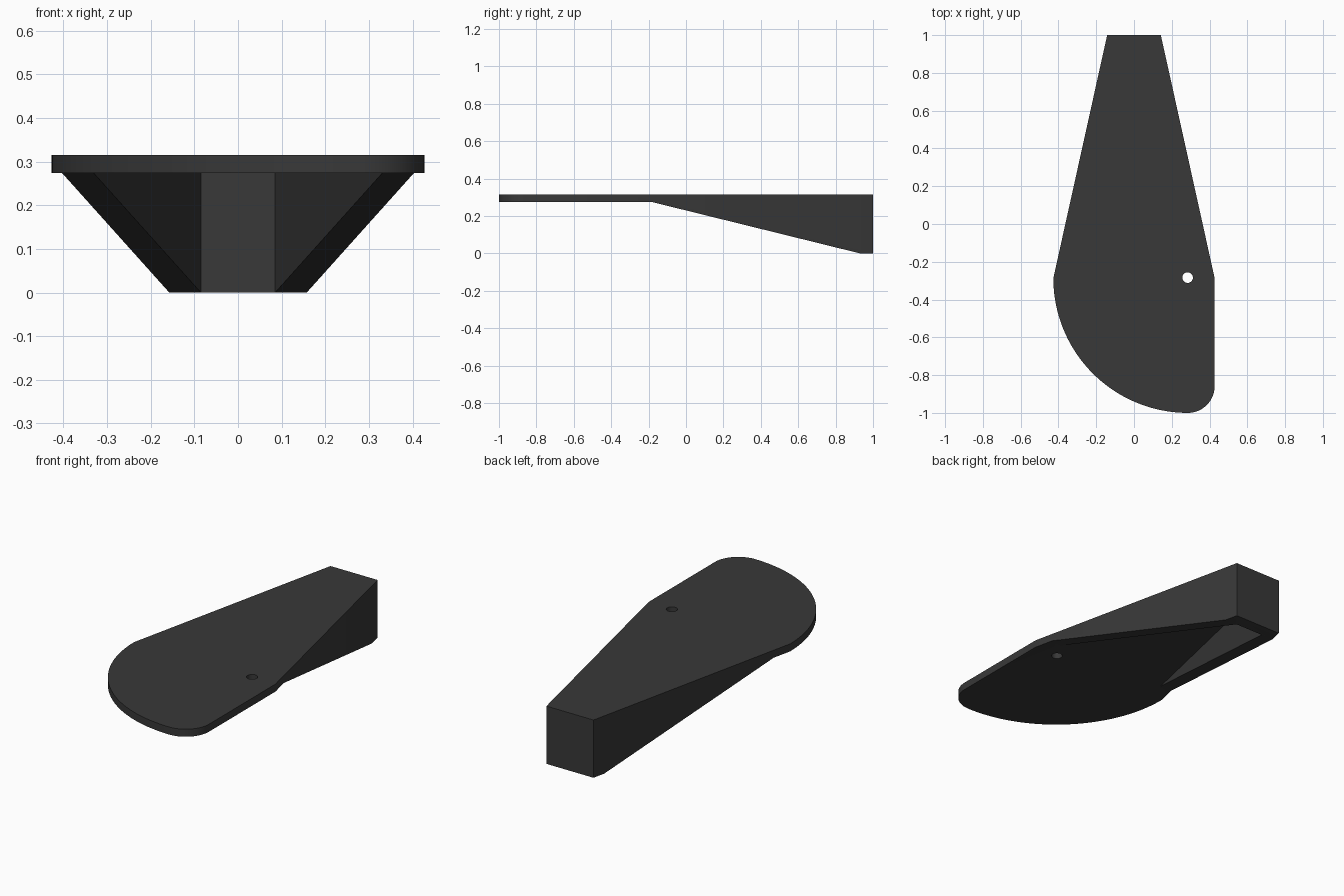
import bpy, bmesh
from math import cos, sin, radians

if "Cube" in bpy.data.objects:
    bpy.data.objects.remove(bpy.data.objects["Cube"])

TOP, UNDER = 0.315, 0.274      # plate top and underside heights
HW, CX, CY = 0.427, 0.285, -0.287
R, FILLET = 0.713, 0.142


def prism(name, pts, offset):
    """Extrude a closed loop of 3D points into a solid object."""
    bm = bmesh.new()
    face = bm.faces.new([bm.verts.new(p) for p in pts])
    ext = bmesh.ops.extrude_face_region(bm, geom=[face])
    verts = [v for v in ext["geom"] if isinstance(v, bmesh.types.BMVert)]
    bmesh.ops.translate(bm, vec=offset, verts=verts)
    bmesh.ops.recalc_face_normals(bm, faces=bm.faces)
    mesh = bpy.data.meshes.new(name)
    bm.to_mesh(mesh)
    bm.free()
    obj = bpy.data.objects.new(name, mesh)
    bpy.context.collection.objects.link(obj)
    return obj


def arc(cx, cy, r, a0, a1, n):
    angles = [radians(a0 + (a1 - a0) * i / n) for i in range(n + 1)]
    return [(cx + r * cos(a), cy + r * sin(a)) for a in angles]


def cut(target, cutter):
    cutter.hide_render = True
    mod = target.modifiers.new("cut", "BOOLEAN")
    mod.operation, mod.solver, mod.object = "DIFFERENCE", "EXACT", cutter
    bpy.context.view_layer.objects.active = target
    bpy.ops.object.modifier_apply(modifier=mod.name)
    bpy.data.objects.remove(cutter)


# Tapered body with a large quarter-round and a small rounded corner
outline = [(-0.142, 1), (0.142, 1), (HW, CY)]
outline += arc(HW - FILLET, -1 + FILLET, FILLET, 0, -90, 16)[::1]
outline += arc(CX + 0.001, CY, R, -90, -180, 40)[1:]
body = prism("tapered_bracket", [(x, y, 0) for x, y in outline], (0, 0, TOP))

# Sloping underside: side profile swept across the width
slope = [(-1.2, -0.1), (-1.2, UNDER), (-0.18, UNDER), (0.93 + 0.405, -0.1)]
cut(body, prism("slope_cutter", [(-1, y, z) for y, z in slope], (2, 0, 0)))

# Hollow between the two side walls and the end wall
k = (HW - 0.142) / (1 - CY)
near = 0.085 + k * (0.93 + 0.2)
pocket = [(-near, -0.2), (near, -0.2), (0.085, 0.93), (-0.085, 0.93)]
cut(body, prism("pocket_cutter", [(x, y, -0.1) for x, y in pocket],
                (0, 0, UNDER + 0.1)))

# Small through hole
hole = arc(0.284, -0.284, 0.028, 0, 360, 32)[:-1]
cut(body, prism("hole_cutter", [(x, y, -0.1) for x, y in hole], (0, 0, 0.6)))

# Dark grey finish, curved edges smooth
mat = bpy.data.materials.new("dark_grey")
mat.diffuse_color = (0.04, 0.04, 0.04, 1)
mat.use_nodes = True
mat.node_tree.nodes["Principled BSDF"].inputs["Base Color"].default_value = mat.diffuse_color
body.data.materials.clear()
body.data.materials.append(mat)
bpy.context.view_layer.objects.active = body
body.select_set(True)
bpy.ops.object.shade_smooth_by_angle(angle=radians(20))
